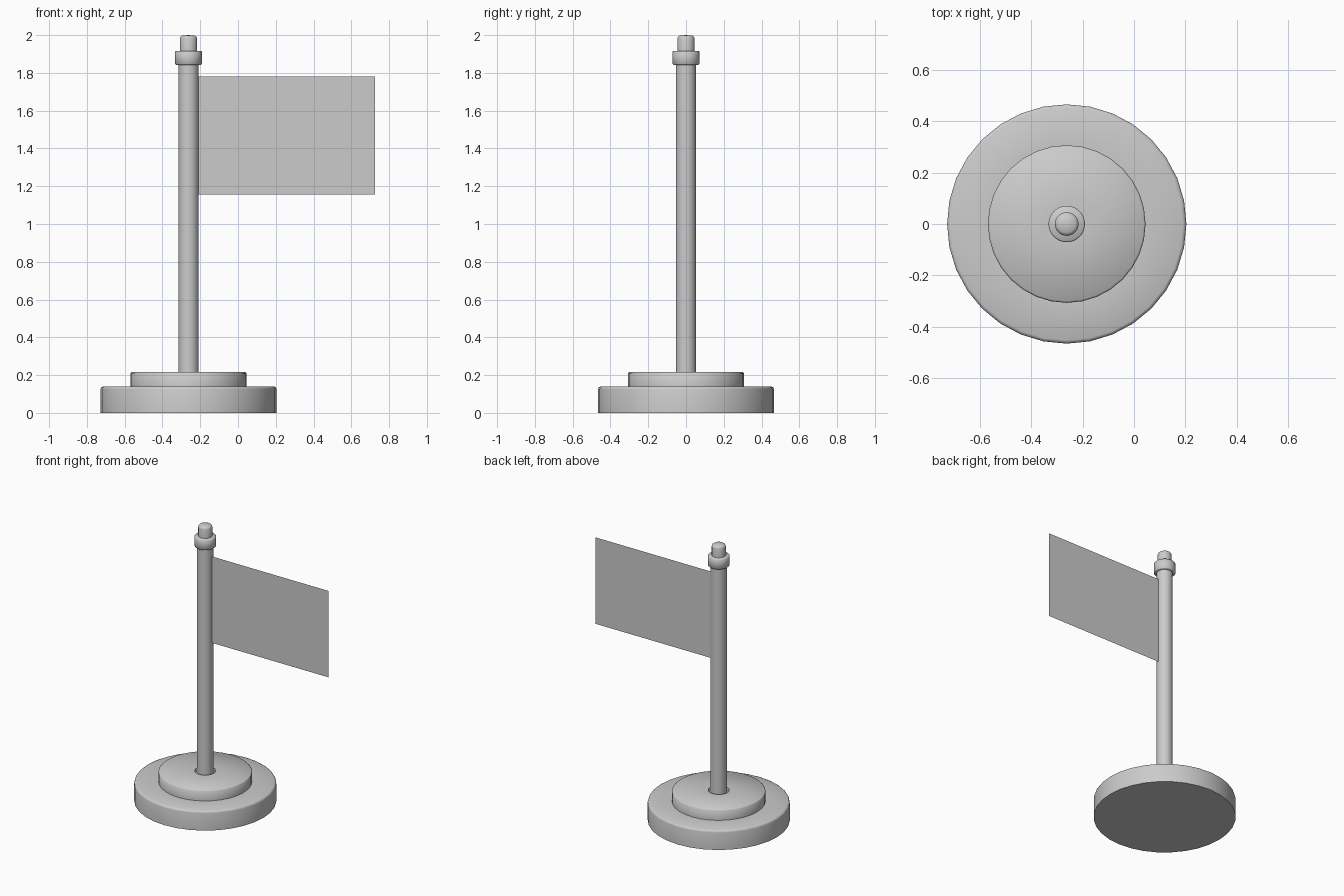
import bpy, bmesh, math

if "Cube" in bpy.data.objects:
    bpy.data.objects.remove(bpy.data.objects["Cube"])

CX = -0.262   # pole axis


def lathe(name, profile, sides=32):
    """Spin an (r, z) profile about the pole axis; r = 0 closes the end."""
    bm = bmesh.new()
    verts = [bm.verts.new((r, 0, z)) for r, z in profile]
    edges = [bm.edges.new(pair) for pair in zip(verts, verts[1:])]
    bmesh.ops.spin(bm, geom=verts + edges, cent=(0, 0, 0), axis=(0, 0, 1),
                   angle=2 * math.pi, steps=sides, use_duplicate=False)
    bmesh.ops.remove_doubles(bm, verts=bm.verts, dist=1e-5)
    bmesh.ops.recalc_face_normals(bm, faces=bm.faces)
    return finish(name, bm, (CX, 0, 0))


def finish(name, bm, location):
    mesh = bpy.data.meshes.new(name)
    bm.to_mesh(mesh)
    bm.free()
    ob = bpy.data.objects.new(name, mesh)
    ob.location = location
    bpy.context.collection.objects.link(ob)
    bpy.ops.object.select_all(action='DESELECT')
    ob.select_set(True)
    bpy.context.view_layer.objects.active = ob
    bpy.ops.object.shade_smooth_by_angle(angle=math.radians(50))
    return ob


# Two-tier base with softened rims and a small socket around the pole
lathe("base", [(0, 0), (0.466, 0), (0.466, 0.125), (0.463, 0.135), (0.453, 0.14),
               (0.307, 0.14), (0.307, 0.21), (0.300, 0.217),
               (0.069, 0.217), (0.069, 0.19), (0, 0.19)])

# Pole
lathe("pole", [(0, 0.19), (0.053, 0.19), (0.053, 1.86), (0, 1.86)])

# Collar near the top
lathe("collar", [(0, 1.842), (0.066, 1.842), (0.071, 1.847), (0.071, 1.912),
                 (0.066, 1.917), (0, 1.917)])

# Rounded tip
lathe("tip", [(0, 1.91), (0.046, 1.91), (0.046, 1.982), (0.043, 1.990),
              (0.033, 1.997), (0, 2.0)])

# Flat cloth, a single sheet attached to the pole
bm = bmesh.new()
bm.faces.new([bm.verts.new(p) for p in ((-0.212, 0, 1.155), (0.726, 0, 1.155),
                                        (0.726, 0, 1.78), (-0.212, 0, 1.78))])
finish("flag", bm, (0, 0, 0))
